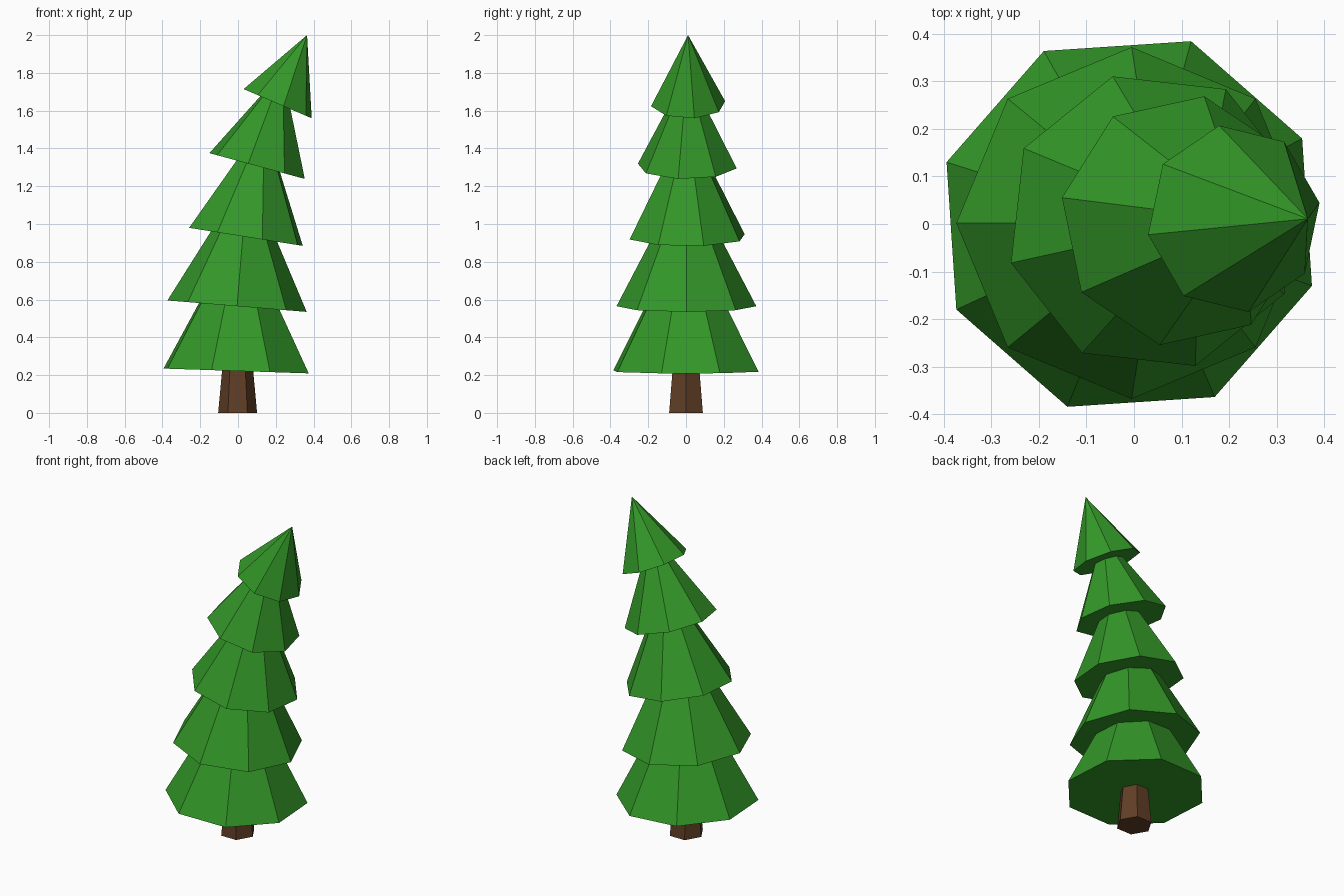
import bpy, bmesh, math
from mathutils import Matrix

if "Cube" in bpy.data.objects:
    bpy.data.objects.remove(bpy.data.objects["Cube"])


def material(name, rgb):
    m = bpy.data.materials.new(name)
    m.diffuse_color = (*rgb, 1.0)
    m.use_nodes = True
    m.node_tree.nodes["Principled BSDF"].inputs["Base Color"].default_value = m.diffuse_color
    return m


green = material("pine green", (0.033, 0.31, 0.021))
brown = material("bark brown", (0.115, 0.048, 0.019))


def tapered(name, sides, r1, r2, height, spin, tilt, base, mat):
    """Flat-shaded cone or frustum whose base centre sits at `base`, leaning towards +x."""
    bm = bmesh.new()
    low, high = [], []
    for i in range(sides):
        a = math.radians(spin) + 2 * math.pi * i / sides
        c, s = math.cos(a), math.sin(a)
        low.append(bm.verts.new((r1 * c, r1 * s, 0)))
        if r2 > 0:
            high.append(bm.verts.new((r2 * c, r2 * s, height)))
    bm.faces.new(low[::-1])
    if r2 > 0:
        bm.faces.new(high)
    else:
        tip = bm.verts.new((0, 0, height))
    for i in range(sides):
        j = (i + 1) % sides
        if r2 > 0:
            bm.faces.new((low[i], low[j], high[j], high[i]))
        else:
            bm.faces.new((low[i], low[j], tip))
    bm.transform(Matrix.Translation(base) @ Matrix.Rotation(math.radians(tilt), 4, 'Y'))
    me = bpy.data.meshes.new(name)
    bm.to_mesh(me)
    bm.free()
    me.materials.append(mat)
    ob = bpy.data.objects.new(name, me)
    bpy.context.collection.objects.link(ob)
    return ob


# Trunk
tapered("trunk", 6, 0.103, 0.066, 0.4, 0, 0, (-0.002, 0, 0), brown)

# Foliage tiers: radius, full cone height, spin, tilt, base centre
tiers = [
    (0.406, 0.77, 26.3, 1.9, (-0.010, 0.000, 0.222)),
    (0.370, 0.71, 0.0, 4.7, (-0.005, 0.002, 0.565)),
    (0.317, 0.62, 16.1, 9.0, (0.042, 0.006, 0.932)),
    (0.266, 0.52, 34.5, 15.1, (0.101, 0.007, 1.307)),
    (0.199, 0.395, 9.7, 23.2, (0.210, 0.011, 1.637)),
]
for n, (r, h, spin, tilt, base) in enumerate(tiers):
    # Lower tiers are cut off just inside the tier above; the last one is pointed
    cut = h if n == len(tiers) - 1 else 0.43
    tapered(f"foliage_tier_{n + 1}", 8, r, r * (1 - cut / h), cut, spin, tilt, base, green)
